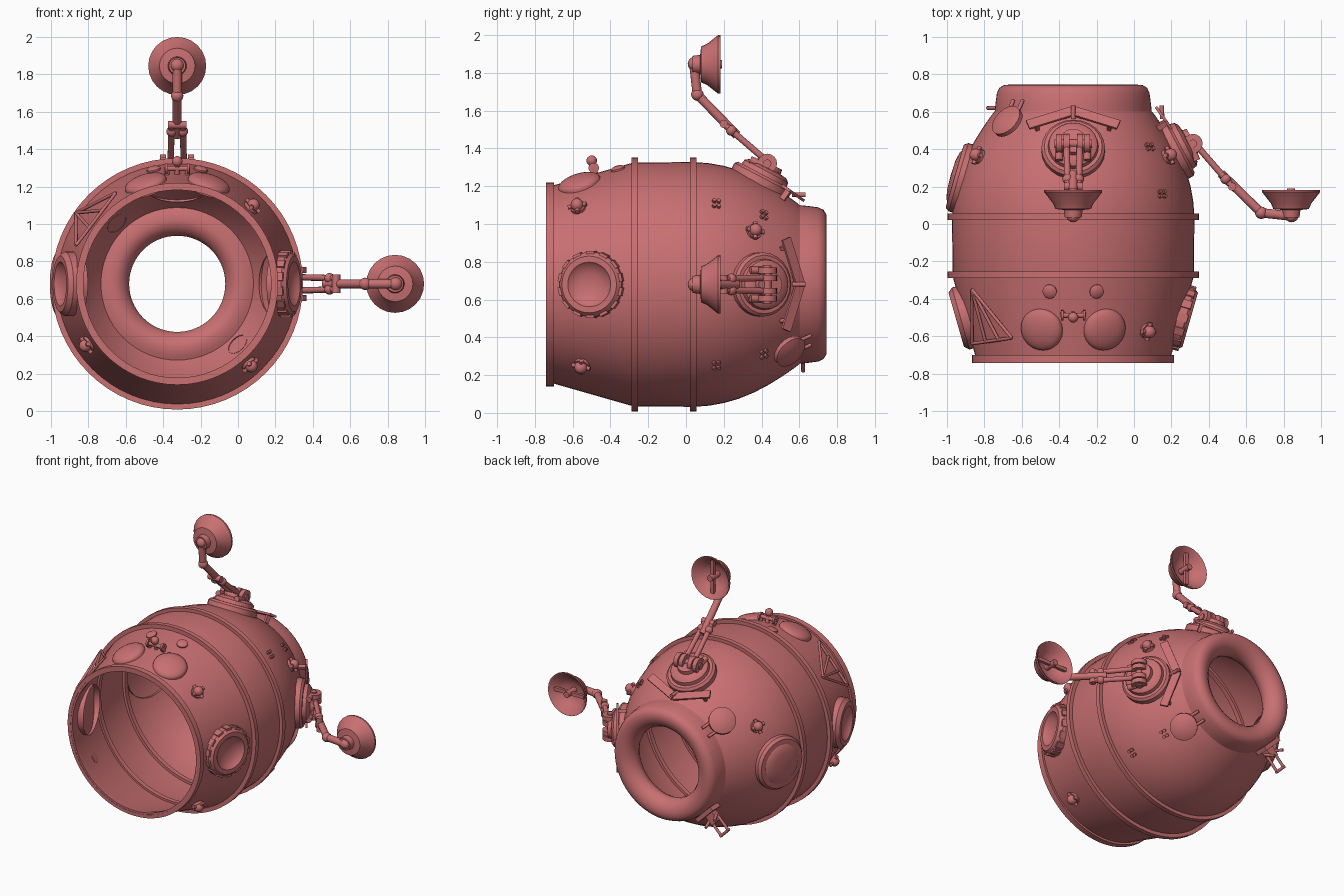
import bpy, bmesh, math
from mathutils import Matrix, Vector

if "Cube" in bpy.data.objects:
    bpy.data.objects.remove(bpy.data.objects["Cube"])

coral = bpy.data.materials.new("coral")
coral.use_nodes = True
COLOR = (0.58, 0.16, 0.165, 1)
coral.diffuse_color = COLOR
coral.node_tree.nodes["Principled BSDF"].inputs["Base Color"].default_value = COLOR

AXIS = Vector((-0.325, 0, 0.68))
LIE = Matrix.Translation(AXIS) @ Matrix.Rotation(-math.pi / 2, 4, 'X')   # local z -> +y
# Hull outline: (y, radius)
HULL = [(-0.74, 0.52), (-0.70, 0.525), (-0.28, 0.645), (0.04, 0.648), (0.12, 0.642), (0.2, 0.628),
        (0.28, 0.605), (0.36, 0.572), (0.44, 0.53), (0.52, 0.48), (0.58, 0.438), (0.62, 0.405)]


def finish(name, bm, matrix=Matrix(), sharp=0.6):
    bmesh.ops.remove_doubles(bm, verts=bm.verts, dist=1e-5)
    bmesh.ops.recalc_face_normals(bm, faces=bm.faces)
    for f in bm.faces:
        f.smooth = True
    for e in bm.edges:
        e.smooth = len(e.link_faces) == 2 and e.calc_face_angle() < sharp
    mesh = bpy.data.meshes.new(name)
    bm.to_mesh(mesh)
    bm.free()
    mesh.transform(matrix)
    mesh.materials.append(coral)
    obj = bpy.data.objects.new(name, mesh)
    bpy.context.collection.objects.link(obj)
    return obj


def lathe(name, profile, matrix=Matrix(), seg=32, closed=False):
    """Spin (radius, height) points around local z."""
    bm = bmesh.new()
    pts = list(profile) + ([profile[0]] if closed else [])
    vs = [bm.verts.new((r, 0, h)) for r, h in pts]
    es = [bm.edges.new(p) for p in zip(vs, vs[1:])]
    bmesh.ops.spin(bm, geom=vs + es, cent=(0, 0, 0), axis=(0, 0, 1),
                   angle=math.tau, steps=seg, use_merge=False)
    return finish(name, bm, matrix)


def rod(name, p, q, r, matrix=Matrix(), seg=12):
    p, q = Vector(p), Vector(q)
    turn = (q - p).to_track_quat('Z', 'Y').to_matrix().to_4x4()
    n = (q - p).length
    lathe(name, [(0, 0), (r, 0), (r, n), (0, n)], matrix @ Matrix.Translation(p) @ turn, seg)


def box(name, center, size, matrix=Matrix()):
    bm = bmesh.new()
    bmesh.ops.create_cube(bm, size=1)
    bmesh.ops.scale(bm, vec=size, verts=bm.verts)
    bmesh.ops.translate(bm, vec=center, verts=bm.verts)
    finish(name, bm, matrix)


def ball(name, center, r, matrix=Matrix()):
    bm = bmesh.new()
    bmesh.ops.create_uvsphere(bm, u_segments=16, v_segments=10, radius=r)
    finish(name, bm, matrix @ Matrix.Translation(center), 1.0)


def on_hull(deg, y):
    """Frame on the hull: local x around, y along, z outward."""
    for (y0, r0), (y1, r1) in zip(HULL, HULL[1:]):
        if y0 <= y <= y1:
            slope = (r1 - r0) / (y1 - y0)
            radius = r0 + slope * (y - y0)
            break
    a = math.radians(deg)
    out, along = Vector((math.cos(a), 0, math.sin(a))), Vector((0, 1, 0))
    n = (out - slope * along).normalized()
    t = (along + slope * out).normalized()
    m = Matrix((t.cross(n), t, n)).transposed().to_4x4()
    m.translation = AXIS + out * radius + along * y
    return m


# Hull shell, flange, hoops and rear tyre ring
shell = [(r, y) for y, r in HULL] + [(r - 0.018, y) for y, r in reversed(HULL)]
lathe("hull", shell, LIE, 64, True)


def hoop(name, r0, r1, y0, y1):
    lathe(name, [(r0, y0), (r1, y0), (r1, y1), (r0, y1)], LIE, 64, True)


hoop("front_flange", 0.515, 0.54, -0.742, -0.70)
hoop("front_hoop", 0.61, 0.672, -0.288, -0.255)
hoop("middle_hoop", 0.61, 0.672, 0.022, 0.055)
lathe("rear_ring", [(0.42, 0.60), (0.416, 0.64), (0.408, 0.70), (0.395, 0.728), (0.37, 0.743),
                    (0.34, 0.745), (0.305, 0.735), (0.275, 0.71), (0.257, 0.675), (0.257, 0.645),
                    (0.275, 0.61), (0.305, 0.585), (0.34, 0.575), (0.385, 0.585)], LIE, 64, True)

# Round side ports, the +x one with a notched rim
for side, deg in (("left", 0), ("right", 180)):
    m = on_hull(deg, -0.5)
    lathe(side + "_port", [(0.172, -0.06), (0.172, 0.02), (0.15, 0.045), (0.118, 0.045),
                           (0.1, 0.025), (0.06, 0.008), (0, 0)], m, 40)
    if side == "left":
        for i in range(14):
            turn = Matrix.Rotation(math.tau * i / 14, 4, 'Z')
            box("port_rim_tooth", (0.167, 0, 0), (0.022, 0.045, 0.06), m @ turn)
lathe("rear_hatch", [(0.19, -0.06), (0.19, 0.0), (0.175, 0.02), (0.14, 0.022), (0.13, 0.03),
                     (0.08, 0.04), (0, 0.043)], on_hull(180, 0.25), 40)

# Domes and studs on the front top
for s in (-1, 1):
    arc = [(0.115 * math.cos(t * math.pi / 12), 0.04 * math.sin(t * math.pi / 12)) for t in range(7)]
    lathe("top_dome", [(0.115, -0.04)] + arc, on_hull(90 + s * 17.5, -0.565))
    lathe("top_stud", [(0.038, -0.02), (0.038, 0.008), (0.025, 0.016), (0, 0.018)],
          on_hull(90 + s * 11.6, -0.36), 20)

# Top handle
m = on_hull(90, -0.48)
for s in (-1, 1):
    rod("handle_post", (s * 0.055, 0, -0.02), (s * 0.055, 0, 0.035), 0.014, m)
    rod("handle_flange", (s * 0.052, 0, 0.03), (s * 0.066, 0, 0.03), 0.028, m)
rod("handle_bar", (-0.06, 0, 0.03), (0.06, 0, 0.03), 0.014, m)
rod("handle_stem", (0, 0, 0), (0, 0, 0.06), 0.014, m)
ball("handle_knob", (0, 0, 0.07), 0.028, m)

# Small valves round the hull
for deg, y in ((46, -0.57), (-48, -0.55), (214, -0.55), (29, 0.36), (151, 0.36)):
    m = on_hull(deg, y)
    rod("valve_base", (0, 0, -0.02), (0, 0, 0.015), 0.042, m)
    ball("valve_body", (0, 0, 0.025), 0.034, m)
    rod("valve_stem", (0, -0.05, 0.02), (0, 0.05, 0.02), 0.012, m)
    rod("valve_cross", (-0.05, 0, 0.02), (0.05, 0, 0.02), 0.012, m)

# Bolt clusters
for deg in (42, -42):
    for y in (0.16, 0.41):
        m = on_hull(deg, y)
        for sx in (-1, 1):
            for sy in (-1, 1):
                rod("bolt", (sx * 0.018, sy * 0.012, -0.01), (sx * 0.018, sy * 0.012, 0.015), 0.011, m, 8)

# Triangular frame on the upper right shoulder
apex, low, high = (on_hull(d, y) @ Vector((0, 0, 0.035)) for d, y in ((145, -0.34), (159, -0.63), (124, -0.6)))
rod("frame_base", low, high, 0.009)
for k in range(4):
    rod("frame_rib", apex, low.lerp(high, k / 3), 0.009)

# Knobs beside the rear ring, with struts
for deg in (135, -45):
    m = on_hull(deg, 0.53)
    lathe("rear_knob", [(0.06, -0.02), (0.06, 0.01), (0.092, 0.02), (0.092, 0.045),
                        (0.06, 0.06), (0, 0.066)], m, 20)
    for s in (-1, 1):
        rod("knob_strut", (s * 0.035, 0, 0.02), (s * 0.035, 0.14, 0.03), 0.01, m)

# Latch with a loop on the rear ring
latch = Matrix.Translation(AXIS) @ Matrix.Rotation(math.radians(-135), 4, 'Y')   # local z -> lower right
box("latch_plate", (0, 0.64, 0.425), (0.17, 0.09, 0.03), latch)
box("latch_block", (0, 0.62, 0.46), (0.07, 0.05, 0.1), latch)
for s in (-1, 1):
    rod("latch_loop_side", (s * 0.04, 0.62, 0.48), (s * 0.04, 0.62, 0.6), 0.01, latch)
    rod("latch_spike", (s * 0.03, 0.6, 0.46), (s * 0.05, 0.69, 0.5), 0.01, latch)
rod("latch_loop_end", (-0.05, 0.62, 0.6), (0.05, 0.62, 0.6), 0.01, latch)


def antenna(side, deg):
    base = on_hull(deg, 0.40)
    arm = Matrix.Translation(AXIS) @ Matrix.Rotation(math.radians(90 - deg), 4, 'Y')
    # Turret base
    lathe(side + "_turret", [(0.17, -0.04), (0.17, 0.015), (0.155, 0.03), (0.135, 0.03), (0.13, 0.055),
                             (0.11, 0.07), (0.075, 0.075), (0.07, 0.1), (0, 0.1)], base, 24)
    # Hinge knuckles and twin struts
    for s in (-1, 1):
        for x in (0.035, 0.075):
            rod(side + "_knuckle", (s * x - 0.016, 0.43, 0.64), (s * x + 0.016, 0.43, 0.64), 0.052, arm, 16)
        rod(side + "_lower_strut", (s * 0.035, 0.42, 0.66), (s * 0.03, 0.2, 0.85), 0.017, arm)
        ball(side + "_strut_joint", (s * 0.03, 0.24, 0.815), 0.028, arm)
        rod(side + "_side_piston", (s * 0.075, 0.44, 0.62), (s * 0.075, 0.34, 0.66), 0.02, arm)
    rod(side + "_hinge_pin", (-0.1, 0.43, 0.64), (0.1, 0.43, 0.64), 0.022, arm)
    rod(side + "_strut_pin", (-0.05, 0.2, 0.85), (0.05, 0.2, 0.85), 0.022, arm)
    # Upper arm, elbow and wrist
    rod(side + "_upper_arm", (0, 0.27, 0.79), (0, 0.065, 1.0), 0.024, arm)
    ball(side + "_elbow", (0, 0.06, 1.005), 0.033, arm)
    rod(side + "_forearm", (0, 0.06, 1.005), (0, 0.042, 1.165), 0.025, arm)
    ball(side + "_wrist", (0, 0.045, 1.168), 0.036, arm)
    # Dish opening to the rear
    dish = arm @ Matrix.Translation((0, 0, 1.165)) @ Matrix.Rotation(-math.pi / 2, 4, 'X')
    lathe(side + "_dish", [(0, 0.035), (0.045, 0.035), (0.05, 0.075), (0.095, 0.08), (0.108, 0.11),
                           (0.155, 0.17), (0.155, 0.182), (0.143, 0.178), (0.1, 0.125), (0.05, 0.1), (0, 0.095)],
          dish, 24)
    box(side + "_dish_bar", (0, 0, 0.15), (0.025, 0.24, 0.02), dish)
    rod(side + "_dish_feed", (0, 0, 0.09), (0, 0, 0.19), 0.022, dish)
    # Chevron guard behind the turret
    guard = on_hull(deg, 0.55)
    for s in (-1, 1):
        tilt = guard @ Matrix.Translation((s * 0.12, 0.0, 0.03)) @ Matrix.Rotation(-s * 0.36, 4, 'Z')
        box(side + "_guard", (0, 0, 0), (0.262, 0.055, 0.015), tilt)
        box(side + "_guard_tab", (s * 0.08, 0, -0.03), (0.02, 0.03, 0.06), tilt)
    rod(side + "_guard_spike", (0, 0, 0.02), (0, 0.06, 0.06), 0.012, guard)


antenna("top", 90)
antenna("left", 0)
